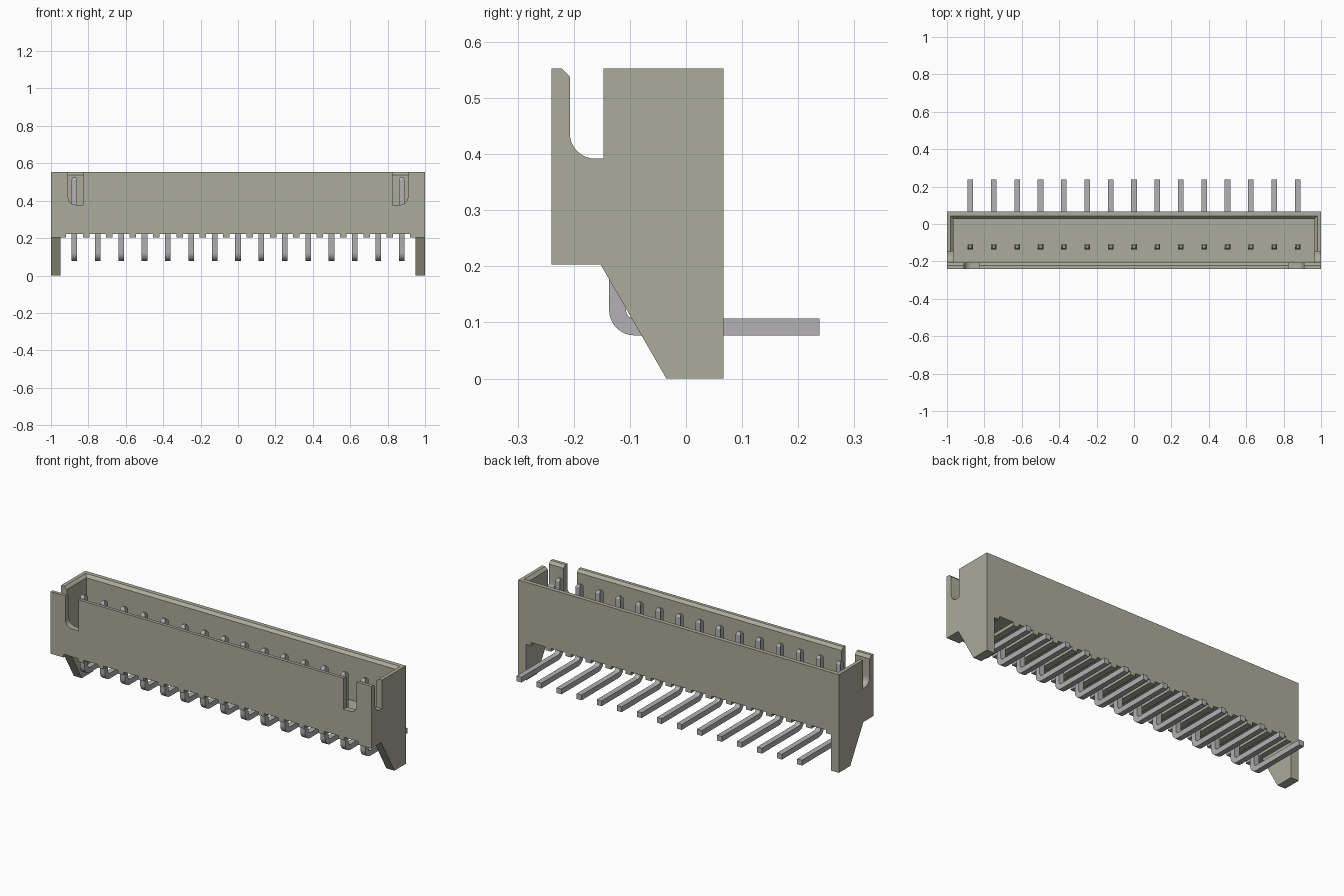
import bpy, bmesh, math
from mathutils import Vector

if "Cube" in bpy.data.objects:
    bpy.data.objects.remove(bpy.data.objects["Cube"], do_unlink=True)


def material(name, rgb):
    m = bpy.data.materials.new(name)
    m.use_nodes = True
    m.diffuse_color = (*rgb, 1)
    m.node_tree.nodes["Principled BSDF"].inputs["Base Color"].default_value = (*rgb, 1)
    return m


PLASTIC = material("beige grey plastic", (0.41, 0.41, 0.325))
METAL = material("tin grey metal", (0.45, 0.44, 0.45))


def arc(cx, cy, r, a0, a1, n=8):
    """Points on a circle arc, angles in degrees."""
    angles = [math.radians(a0 + (a1 - a0) * i / n) for i in range(n + 1)]
    return [(cx + r * math.cos(a), cy + r * math.sin(a)) for a in angles]


def prism(name, profile, lo, hi, axis, mat):
    """Extrude a (y, z) profile along x, or an (x, z) profile along y."""
    place = (lambda p, d: (d, *p)) if axis == "x" else (lambda p, d: (p[0], d, p[1]))
    bm = bmesh.new()
    face = bm.faces.new([bm.verts.new(place(p, lo)) for p in profile])
    ext = bmesh.ops.extrude_face_region(bm, geom=[face])["geom"]
    shift = Vector((hi - lo, 0, 0) if axis == "x" else (0, hi - lo, 0))
    bmesh.ops.translate(bm, verts=[v for v in ext if isinstance(v, bmesh.types.BMVert)], vec=shift)
    bmesh.ops.recalc_face_normals(bm, faces=bm.faces)
    mesh = bpy.data.meshes.new(name)
    bm.to_mesh(mesh)
    bm.free()
    mesh.materials.append(mat)
    obj = bpy.data.objects.new(name, mesh)
    bpy.context.collection.objects.link(obj)
    return obj


def rect(a0, a1, b0, b1):
    return [(a0, b0), (a1, b0), (a1, b1), (a0, b1)]


def combine(target, tool, operation):
    """Apply a boolean and remove the tool object."""
    mod = target.modifiers.new("bool", "BOOLEAN")
    mod.operation, mod.solver, mod.object = operation, "EXACT", tool
    bpy.context.view_layer.objects.active = target
    bpy.ops.object.modifier_apply(modifier=mod.name)
    bpy.data.objects.remove(tool, do_unlink=True)


TOP, BASE, FLOOR = 0.553, 0.203, 0.29
FRONT, BACK = -0.24, 0.067
INNER_FRONT, INNER_BACK, INNER_X = -0.207, 0.028, 0.965
CH = 0.015
PINS = [-0.875 + 0.125 * i for i in range(15)]

# Housing: shell block with a sloped leg at each end
housing = prism("housing", rect(FRONT, BACK, BASE, TOP), -0.95, 0.95, "x", PLASTIC)
end = [(FRONT, BASE), (-0.152, BASE), (-0.035, 0), (BACK, 0), (BACK, TOP), (FRONT, TOP)]
for s in (-1, 1):
    combine(housing, prism("end_leg", end, *sorted((s * 0.95, s)), "x", PLASTIC), "UNION")

# Cavity with a chamfered rim
cavity = prism("cavity_cutter", rect(INNER_FRONT, INNER_BACK, FLOOR, TOP - CH), -INNER_X, INNER_X, "x", PLASTIC)
bm = bmesh.new()
bm.from_mesh(cavity.data)
bm.faces.ensure_lookup_table()
for grow, rise in ((CH, CH), (0, 0.1)):
    top = max(bm.faces, key=lambda f: f.calc_center_median().z)
    new = bmesh.ops.extrude_discrete_faces(bm, faces=[top])["faces"][0]
    mid = new.calc_center_median()
    for v in new.verts:
        v.co += Vector((math.copysign(grow, v.co.x - mid.x), math.copysign(grow, v.co.y - mid.y), rise))
bmesh.ops.recalc_face_normals(bm, faces=bm.faces)
bm.to_mesh(cavity.data)
bm.free()
combine(housing, cavity, "DIFFERENCE")

# Side slots, rounded at the lower front corner
side = [(-0.147, 0.392)] + arc(INNER_FRONT + 0.045, 0.437, 0.045, 270, 180)
side += [(INNER_FRONT, TOP - CH), (INNER_FRONT - CH, TOP), (INNER_FRONT - CH, 0.65), (-0.147, 0.65)]
for s in (-1, 1):
    combine(housing, prism("side_cutter", side, *sorted((s * 0.94, s * 1.1)), "x", PLASTIC), "DIFFERENCE")

# Front slots, rounded at the lower outer corner
slot = [(0.826, 0.378)] + arc(0.868, 0.418, 0.04, 270, 360) + [(0.908, 0.65), (0.826, 0.65)]
for s in (-1, 1):
    cutter = prism("slot_cutter", [(s * x, z) for x, z in slot], -0.3, -0.18, "y", PLASTIC)
    combine(housing, cutter, "DIFFERENCE")

# Shallow notches across the underside, one per pin
for x in PINS:
    cutter = prism("notch_cutter", rect(x - 0.045, x + 0.045, 0.15, 0.221), -0.3, 0.2, "y", PLASTIC)
    combine(housing, cutter, "DIFFERENCE")

# Bent square pins with tapered tips, sharing one mesh
W = 0.015
pin = [(-0.128, 0.525), (-0.137, 0.512)] + arc(-0.092, 0.122, 0.045, 180, 270)
pin += [(0.238, 0.077), (0.238, 0.107)] + arc(-0.092, 0.122, 0.015, 270, 180)
pin += [(-0.107, 0.512), (-0.116, 0.525)]
first = prism("pin_1", pin, -W, W, "x", METAL)
for v in first.data.vertices:
    if v.co.z > 0.52:
        v.co.x *= 0.5
for i, x in enumerate(PINS):
    obj = first
    if i:
        obj = bpy.data.objects.new(f"pin_{i + 1}", first.data)
        bpy.context.collection.objects.link(obj)
    obj.location.x = x

# Smooth only the rounded corners
for obj in (housing, first):
    bpy.ops.object.select_all(action="DESELECT")
    obj.select_set(True)
    bpy.context.view_layer.objects.active = obj
    bpy.ops.object.shade_smooth_by_angle(angle=math.radians(30))
